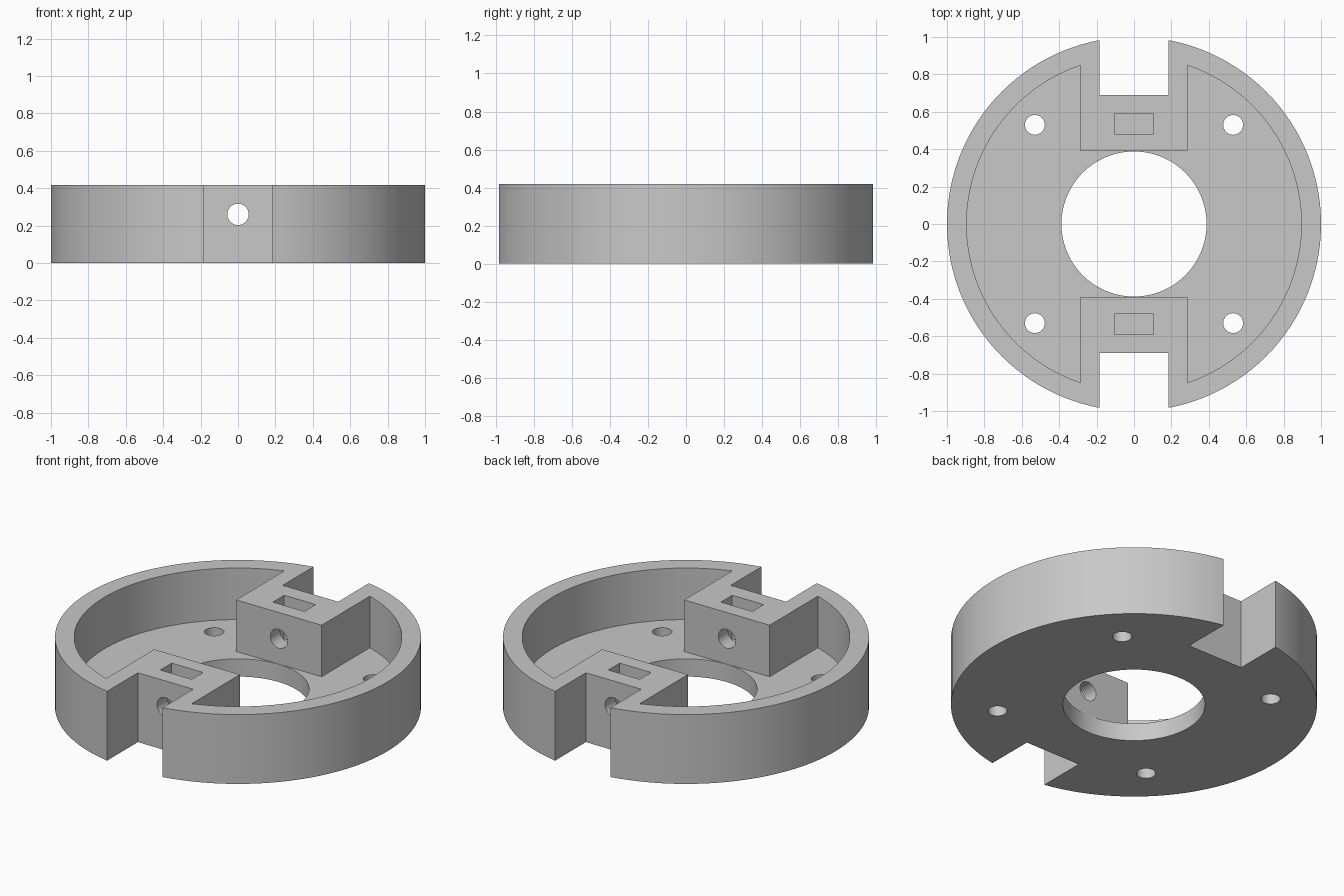
import bpy, math

if "Cube" in bpy.data.objects:
    bpy.data.objects.remove(bpy.data.objects["Cube"], do_unlink=True)

HEIGHT = 0.418
FLOOR = 0.107       # thickness of the base plate
BLOCK_IN = 0.39     # inner face of the clamp blocks
NOTCH_IN = 0.69     # bottom of the rim notches

grey = bpy.data.materials.new("plain grey")
grey.use_nodes = True
colour = (0.58, 0.58, 0.58, 1)
grey.diffuse_color = colour
grey.node_tree.nodes["Principled BSDF"].inputs["Base Color"].default_value = colour


def cylinder(name, radius, z0, z1, x=0, y=0, sides=48):
    bpy.ops.mesh.primitive_cylinder_add(vertices=sides, radius=radius, depth=z1 - z0,
                                        location=(x, y, (z0 + z1) / 2))
    ob = bpy.context.object
    ob.name = name
    return ob


def box(name, half_x, y0, y1, z0, z1):
    bpy.ops.mesh.primitive_cube_add(size=1, location=(0, (y0 + y1) / 2, (z0 + z1) / 2))
    ob = bpy.context.object
    ob.name = name
    ob.scale = (2 * half_x, abs(y1 - y0), z1 - z0)
    return ob


def cut(target, cutters):
    """Subtract the cutters, bake the result and discard them."""
    for c in cutters:
        c.hide_render = True
        mod = target.modifiers.new("cut", 'BOOLEAN')
        mod.operation = 'DIFFERENCE'
        mod.solver = 'EXACT'
        mod.object = c
    bpy.context.view_layer.update()
    graph = bpy.context.evaluated_depsgraph_get()
    mesh = bpy.data.meshes.new_from_object(target.evaluated_get(graph))
    target.modifiers.clear()
    target.data = mesh
    for c in cutters:
        bpy.data.objects.remove(c, do_unlink=True)


# Recess shape: a disc that leaves the two clamp blocks standing
recess = cylinder("recess", 0.895, FLOOR, 0.6, sides=128)
cut(recess, [box("block", 0.285, s * BLOCK_IN, s * 1.2, 0, 0.8) for s in (-1, 1)])

# Round body and everything cut from it
body = cylinder("mounting_ring", 1.0, 0, HEIGHT, sides=128)
cutters = [recess, cylinder("centre_hole", 0.388, -0.1, 0.6, sides=96)]
for s in (-1, 1):
    cutters.append(box("rim_notch", 0.185, s * NOTCH_IN, s * 1.2, -0.1, 0.6))
    cutters.append(box("nut_slot", 0.105, s * 0.482, s * 0.59, 0.155, 0.6))
    for x in (-0.53, 0.53):
        cutters.append(cylinder("screw_hole", 0.053, -0.1, 0.3, x, s * 0.53))

# Cross bore through both clamp blocks
bore = cylinder("cross_bore", 0.057, -0.9, 0.9)
bore.rotation_euler.x = math.pi / 2
bore.location = (0, 0, 0.26)
cutters.append(bore)
cut(body, cutters)

# Single colour and smooth round walls
body.data.materials.clear()
body.data.materials.append(grey)
for p in body.data.polygons:
    p.material_index = 0
bpy.ops.object.select_all(action='DESELECT')
body.select_set(True)
bpy.context.view_layer.objects.active = body
bpy.ops.object.shade_smooth_by_angle(angle=math.radians(30))
